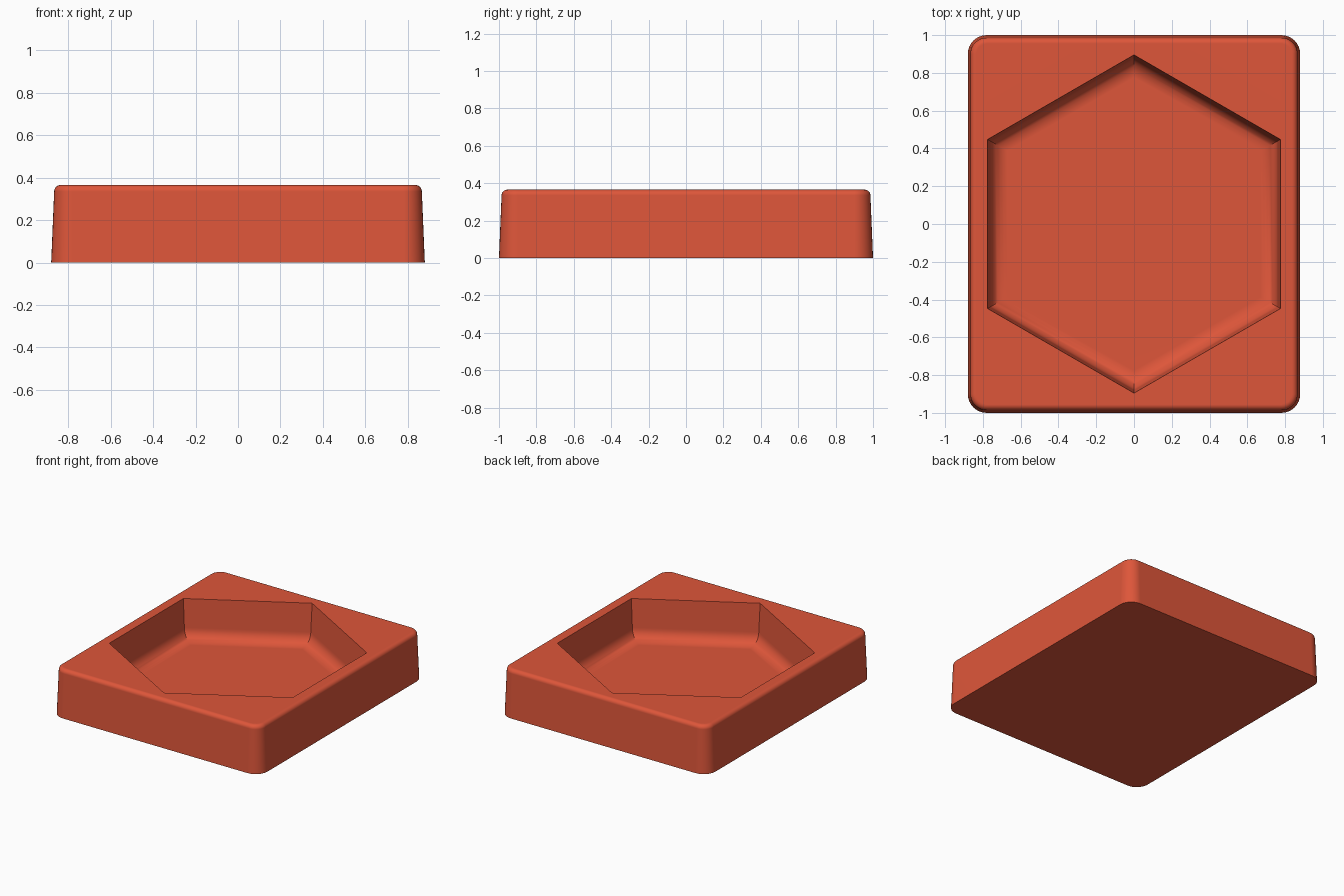
import bpy
import bmesh
from math import sin, cos, pi, radians

if "Cube" in bpy.data.objects:
    bpy.data.objects.remove(bpy.data.objects["Cube"])

HALF_X, HALF_Y, HEIGHT = 0.88, 1.0, 0.365
DRAFT, CORNER, RIM = 0.014, 0.1, 0.03
HEX_RADIUS, FLOOR, FILLET = 0.895, 0.06, 0.09
STEPS = 8


def rounded_rectangle(inset):
    """Outline of the tray, moved inwards by inset."""
    r = CORNER - inset
    cx, cy = HALF_X - CORNER, HALF_Y - CORNER
    points = []
    for quarter, (sx, sy) in enumerate([(1, 1), (-1, 1), (-1, -1), (1, -1)]):
        for i in range(STEPS + 1):
            a = (quarter + i / STEPS) * pi / 2
            points.append((sx * cx + r * cos(a), sy * cy + r * sin(a)))
    return points


def hexagon(inset):
    """Outline of the pocket, each side moved inwards by inset."""
    r = HEX_RADIUS - inset / cos(pi / 6)
    return [(r * cos(pi / 2 + i * pi / 3), r * sin(pi / 2 + i * pi / 3)) for i in range(6)]


def loft(bm, outline, profile):
    """Join outlines at each (inset, height); return the rings."""
    rings = [[bm.verts.new((x, y, z)) for x, y in outline(inset)] for inset, z in profile]
    for low, high in zip(rings, rings[1:]):
        for i in range(len(low)):
            j = (i + 1) % len(low)
            bm.faces.new((low[i], low[j], high[j], high[i]))
    return rings


def loop_edges(bm, ring):
    return [bm.edges.get((v, ring[(i + 1) % len(ring)])) for i, v in enumerate(ring)]


arc = [i / STEPS * pi / 2 for i in range(STEPS + 1)]
bm = bmesh.new()

# Outer walls with a rounded rim
outer = [(0, 0)] + [(DRAFT + RIM * (1 - cos(a)), HEIGHT - RIM * (1 - sin(a))) for a in arc]
outer_rings = loft(bm, rounded_rectangle, outer)
bm.faces.new(outer_rings[0])

# Hexagonal pocket with a rounded floor edge
pocket = [(0, HEIGHT)] + [(DRAFT + FILLET * (1 - cos(a)), FLOOR + FILLET * (1 - sin(a))) for a in arc]
pocket_rings = loft(bm, hexagon, pocket)
bm.faces.new(pocket_rings[-1])

# Flat top between rim and pocket
bmesh.ops.triangle_fill(
    bm, use_beauty=True, normal=(0, 0, 1),
    edges=loop_edges(bm, outer_rings[-1]) + loop_edges(bm, pocket_rings[0]))
bmesh.ops.recalc_face_normals(bm, faces=bm.faces)

mesh = bpy.data.meshes.new("tray")
bm.to_mesh(mesh)
bm.free()
tray = bpy.data.objects.new("tray", mesh)
bpy.context.collection.objects.link(tray)

# Colour
paint = bpy.data.materials.new("orange red")
paint.use_nodes = True
colour = (0.73, 0.093, 0.042, 1)
paint.diffuse_color = colour
paint.node_tree.nodes["Principled BSDF"].inputs["Base Color"].default_value = colour
mesh.materials.append(paint)

# Smooth fillets, crisp pocket edges, flat large faces
bpy.ops.object.select_all(action="DESELECT")
tray.select_set(True)
bpy.context.view_layer.objects.active = tray
bpy.ops.object.shade_smooth_by_angle(angle=radians(30))
flatten = tray.modifiers.new("flat_faces", "WEIGHTED_NORMAL")
flatten.keep_sharp = True
